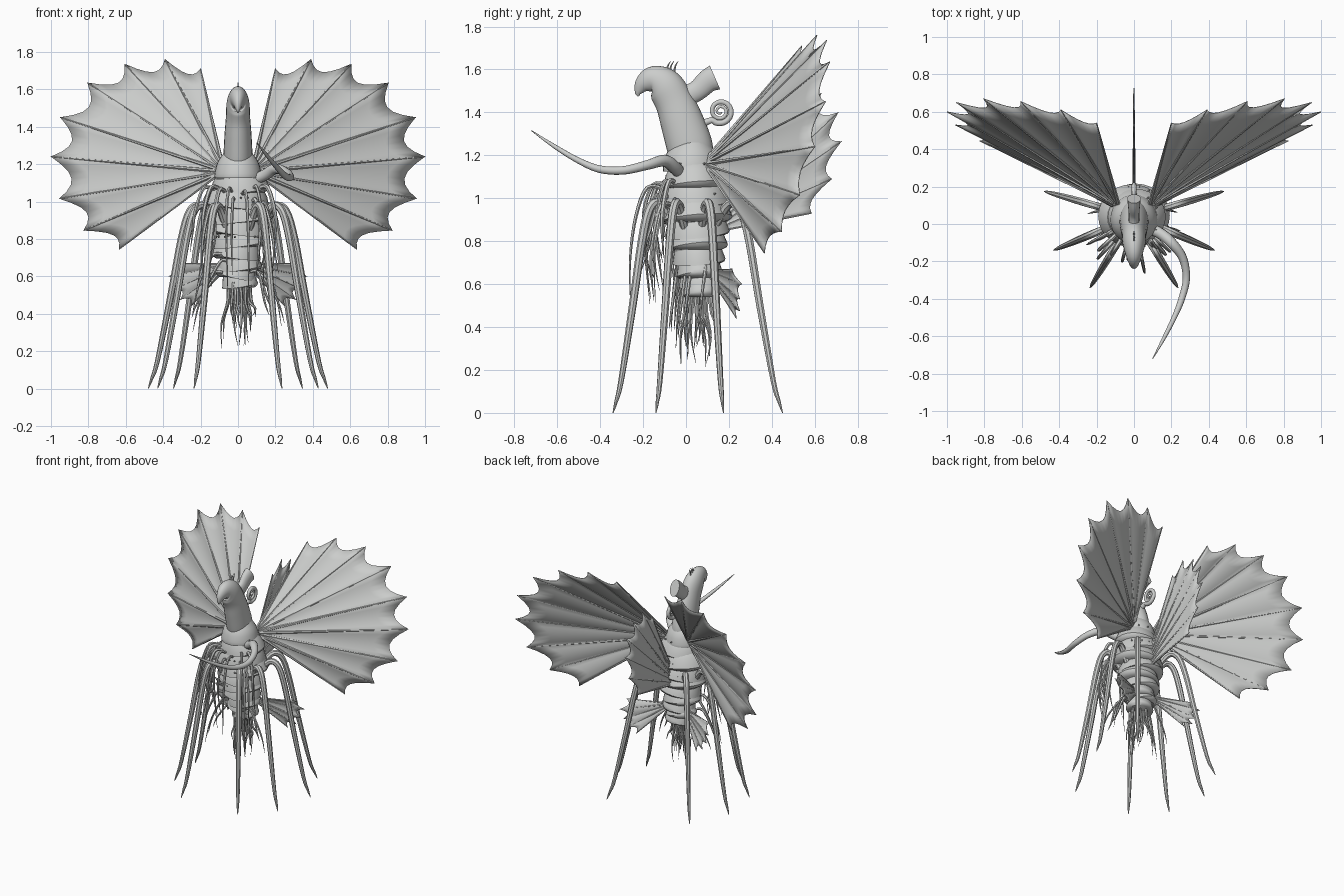
import bpy, bmesh, math, random
from mathutils import Vector

if "Cube" in bpy.data.objects:
    bpy.data.objects.remove(bpy.data.objects["Cube"])

random.seed(4)
grey = bpy.data.materials.new("pale_grey")
grey.diffuse_color = (0.6, 0.61, 0.6, 1)
grey.use_nodes = True
grey.node_tree.nodes["Principled BSDF"].inputs["Base Color"].default_value = grey.diffuse_color


def finish(name, bm, angle=40):
    bmesh.ops.recalc_face_normals(bm, faces=bm.faces)
    mesh = bpy.data.meshes.new(name)
    bm.to_mesh(mesh)
    bm.free()
    mesh.materials.append(grey)
    ob = bpy.data.objects.new(name, mesh)
    bpy.context.collection.objects.link(ob)
    bpy.ops.object.select_all(action='DESELECT')
    bpy.context.view_layer.objects.active = ob
    ob.select_set(True)
    bpy.ops.object.shade_smooth_by_angle(angle=math.radians(angle))
    return ob


def resample(pts, n):
    """Smooth curve through (x, y, z, radius) points."""
    out = []
    for i in range(len(pts) - 1):
        a, b, c, d = (pts[max(0, min(len(pts) - 1, i + k))] for k in (-1, 0, 1, 2))
        for s in range(n):
            t = s / n
            out.append([0.5 * (2 * q + (r - p) * t + (2 * p - 5 * q + 4 * r - u) * t * t
                               + (3 * q - p - 3 * r + u) * t ** 3)
                        for p, q, r, u in zip(a, b, c, d)])
    out.append(list(pts[-1]))
    return out


def add_tube(bm, pts, sides=8, smooth=4, aspect=1.0):
    """Sweep a round or oval section along a path with varying radius."""
    path = resample(pts, smooth) if smooth > 1 else pts
    cs = [Vector(p[:3]) for p in path]
    side, rings = Vector((1, 0, 0)), []
    for i, c in enumerate(cs):
        t = (cs[min(i + 1, len(cs) - 1)] - cs[max(i - 1, 0)]).normalized()
        s = side - t * side.dot(t)
        if s.length < 0.05:
            s = t.cross(Vector((0, 0.6, 0.8)))
        side = s.normalized()
        up = t.cross(side)
        r = max(path[i][3], 0.0005)
        rings.append([bm.verts.new(c + side * r * aspect * math.cos(a) + up * r * math.sin(a))
                      for a in (2 * math.pi * k / sides for k in range(sides))])
    for a, b in zip(rings, rings[1:]):
        for k in range(sides):
            j = (k + 1) % sides
            bm.faces.new((a[k], a[j], b[j], b[k]))
    bm.faces.new(rings[0])
    bm.faces.new(rings[-1])


def tube(name, pts, **kw):
    bm = bmesh.new()
    add_tube(bm, pts, **kw)
    return finish(name, bm)


def fan(name, roots, tips, rib, scallop=0.09, billow=0.015):
    """Scalloped membrane stretched between spreading ribs."""
    n, nu, nv = len(tips), 6, 8
    tips = [Vector(t) for t in tips]
    r0, r1 = Vector(roots[0]), Vector(roots[1])
    roots = [r0.lerp(r1, i / (n - 1)) for i in range(n)]
    normal = (tips[0] - roots[0]).cross(tips[-1] - roots[-1]).normalized()
    bm = bmesh.new()
    cols = []
    for i in range(n - 1):
        for u in range(nu + (i == n - 2)):
            f = u / nu
            root, tip = roots[i].lerp(roots[i + 1], f), tips[i].lerp(tips[i + 1], f)
            bow = 4 * f * (1 - f)
            tip = tip.lerp(root, scallop * bow)
            cols.append([bm.verts.new(root.lerp(tip, v / nv) + normal * billow * bow * v / nv)
                         for v in range(nv + 1)])
    for a, b in zip(cols, cols[1:]):
        for v in range(nv):
            bm.faces.new((a[v], a[v + 1], b[v + 1], b[v]))
    skin = finish(name + "_membrane", bm)
    mod = skin.modifiers.new("thickness", 'SOLIDIFY')
    mod.thickness = 0.004
    mod.offset = 0
    bm = bmesh.new()
    for r, t in zip(roots, tips):
        add_tube(bm, [(*r.lerp(t, f), rib * (1 - 0.75 * f)) for f in (0, 0.5, 1)], sides=6)
    finish(name + "_ribs", bm)


# Hooked head and neck
head = [(.03, 1.18, .1), (.015, 1.25, .107), (-.02, 1.36, .1), (-.055, 1.45, .09), (-.1, 1.522, .085),
        (-.155, 1.55, .066), (-.2, 1.53, .042), (-.222, 1.495, .018), (-.222, 1.475, .004)]
tube("head", [(0, *p) for p in head], sides=24, smooth=5, aspect=.72)
bm = bmesh.new()
for y in (-.09, -.075, -.055):
    add_tube(bm, [(0, y, 1.58, .006), (0, y + .005, 1.615, .004), (0, y + .02, 1.64, .001)], sides=5)
finish("head_bristles", bm)

# Stub horn and coil behind the head
tube("rear_horn", [(0, -.03, 1.46, .05), (0, .05, 1.5, .048), (0, .1, 1.545, .054), (0, .135, 1.563, .06)],
     sides=16, aspect=.6)
coil = [(0, .03, 1.29, .02), (0, .07, 1.34, .018)]
for k in range(41):
    f = k / 40
    a, r = math.radians(225 + 830 * f), .052 * (1 - f) + .006
    coil.append((0, .16 + r * math.cos(a), 1.405 + r * math.sin(a), .015 - .011 * f))
tube("coil", coil, sides=10, smooth=2)

# Collar and overlapping body rings
tube("collar", [(0, .025, 1.26, .08), (0, .025, 1.21, .115), (0, .025, 1.15, .132), (0, .025, 1.125, .132)],
     sides=28, smooth=3, aspect=.95)
rings = [(1.14, 1.05, .145), (1.07, .97, .165), (.99, .895, .165), (.91, .83, .15), (.845, .765, .137),
         (.78, .7, .122), (.715, .635, .107), (.65, .6, .1), (.62, .545, .088)]
for i, (top, low, r) in enumerate(rings):
    y, dx = .033 + .004 * i, .012 * (-1) ** i
    h = top - low
    prof = [(0, .8), (.25, .9), (.75, .99), (.92, 1.02), (1, .97), (1, .8)]
    tube("body_ring", [(dx * f, y + .008 * f, top - h * f - (.004 if s == .8 and f else 0), r * s)
                       for f, s in prof], sides=28, smooth=1, aspect=1.08)
tube("body_core", [(0, .03, 1.15, .11), (0, .04, .9, .12), (0, .055, .56, .06)], sides=16)

# Small pores around the upper rings
bm = bmesh.new()
for z, r in ((1.16, .13), (1.02, .168), (.93, .166), (.81, .148)):
    for k in range(7):
        a = random.uniform(0, 2 * math.pi)
        p = Vector((math.cos(a) * r * .98, .035 + math.sin(a) * r * .94, z))
        d = Vector((math.cos(a), math.sin(a), .4)) * .012
        add_tube(bm, [(*p, .006), (*(p + d), .001)], sides=5, smooth=1)
finish("body_spines", bm)

# Side wings, back fin and tail fins
wing = [(.2, .54, 1.71), (.39, .61, 1.76), (.605, .655, 1.735), (.805, .67, 1.635), (.95, .65, 1.45),
        (1, .6, 1.24), (.955, .53, 1.015), (.825, .445, .845), (.635, .365, .745)]
tail = [(.345, .215, .67), (.37, .26, .6), (.345, .25, .53), (.31, .25, .475), (.25, .235, .44)]
for s, label in ((1, "right"), (-1, "left")):
    m = lambda p: (p[0] * s, p[1], p[2])
    fan(label + "_wing", (m((.085, .11, 1.2)), m((.115, .1, 1.14))), [m(p) for p in wing], .011,
        billow=.015 * s)
    fan(label + "_tail_fin", (m((.08, .11, .665)), m((.07, .11, .64))), [m(p) for p in tail], .007,
        scallop=.13, billow=.005)
back = [(.41, 1.46), (.52, 1.53), (.63, 1.49), (.71, 1.4), (.725, 1.265), (.68, 1.09), (.585, .93)]
fan("back_fin", ((0, .15, .92), (0, .15, .85)), [(0, *p) for p in back], .01, billow=.004)

# Eight arched legs
bend = [(-.1, .82, .017), (0, .88, .02), (.2, .975, .021), (.37, .95, .021), (.5, .8, .02), (.66, .5, .018),
        (.86, .15, .013), (.95, .05, .008), (1, 0, .002)]
for fx, fy in ((.235, -.34), (.43, -.14), (.48, .175), (.345, .45)):
    for s in (1, -1):
        d = Vector((fx * s, fy - .04, 0))
        reach = d.length
        d.normalize()
        pts = []
        for f, z, r in bend:
            p = Vector((0, .04, z)) + d * (.13 + (reach - .13) * f)
            pts.append((*p, r))
        tube("leg", pts, sides=8)

# Long forward feeler
tube("feeler", [(.07, -.02, 1.11, .03), (.14, -.05, 1.14, .03), (.2, -.1, 1.175, .028), (.26, -.18, 1.155, .023),
                (.28, -.29, 1.13, .02), (.255, -.4, 1.135, .018), (.215, -.5, 1.175, .014),
                (.16, -.61, 1.24, .01), (.1, -.72, 1.315, .002)], sides=12, smooth=5)

# Hanging tendrils on the front flanks
u = random.uniform
bm = bmesh.new()
for s in (1, -1):
    for k in range(8):
        a = math.radians(u(195, 262))
        d = Vector((-math.cos(a) * s, math.sin(a), 0))
        z, out, end = u(.93, 1.08), u(.2, .27), u(.5, .75)
        c = Vector((0, .03, 0))
        r = u(.008, .013)
        pts = [(.13, z, r), (out * .8, z + .01, r), (out, z - .12, r * .9),
               (out + u(-.02, .03), (z + end) / 2 - .05, r * .6), (out + u(-.05, .05), end, .001)]
        add_tube(bm, [(*(c + d * q + Vector((0, 0, h))), w) for q, h, w in pts], sides=6)
    # Lower side strands
    for k in range(4):
        x, y, z = u(.08, .12) * s, u(-.05, .1), u(.62, .72)
        e = u(.15, .25) * s
        add_tube(bm, [(x * .7, y, z, .009), (x * 1.2, y, z - .01, .009), (e * .85, y - .02, z - .16, .006),
                      (e, y - .03, u(.3, .42), .001)], sides=6)
finish("flank_tendrils", bm)

# Tuft beneath the tail
bm = bmesh.new()
for k in range(24):
    a, q = u(0, 2 * math.pi), u(.02, .07)
    x, y = q * math.cos(a), .045 + q * math.sin(a)
    k2, end = u(1.0, 1.6), u(.2, .4)
    w = lambda: u(-.012, .012)
    add_tube(bm, [(x, y, .57, .009), (x * 1.1 + w(), y + w(), .47, .008),
                  (x * k2 + w(), .045 + (y - .045) * k2 + w(), (.47 + end) / 2, .005),
                  (x * k2 + w(), .045 + (y - .045) * k2 + w(), end, .001)], sides=6)
finish("tail_tuft", bm)
